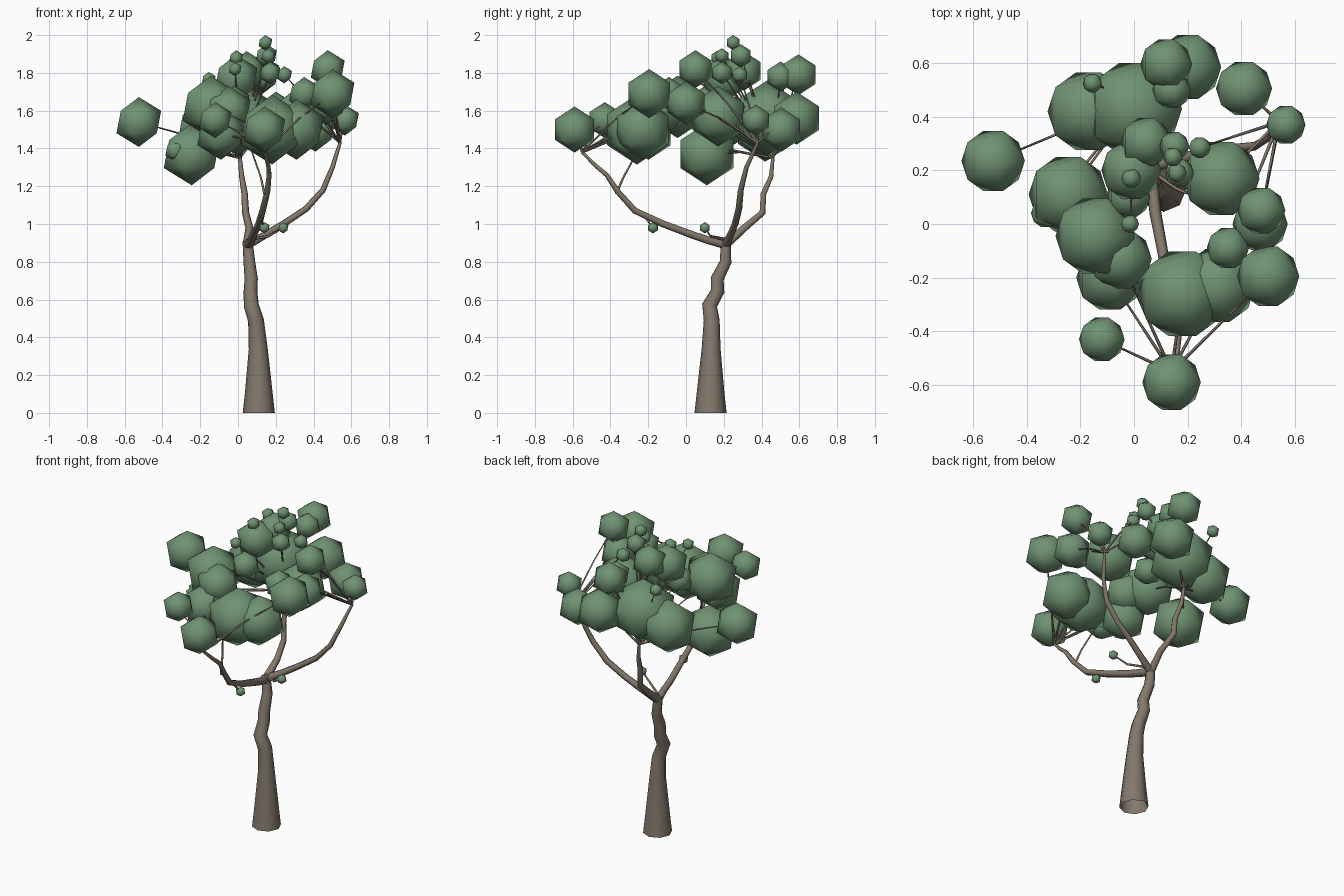
import bpy, bmesh
from mathutils import Vector, Matrix


def material(name, rgb):
    m = bpy.data.materials.new(name)
    m.diffuse_color = (*rgb, 1)
    return m


BARK = material("bark", (0.23, 0.19, 0.15))
LEAF = material("leaf", (0.16, 0.29, 0.17))


def tubes(name, paths, res, caps=True):
    """Tapered tubes; each path is a list of (x, y, z, radius)."""
    cu = bpy.data.curves.new(name, "CURVE")
    cu.dimensions = "3D"
    cu.bevel_depth = 1
    cu.bevel_resolution = res
    cu.use_fill_caps = caps
    for path in paths:
        s = cu.splines.new("POLY")
        s.points.add(len(path) - 1)
        for p, (x, y, z, r) in zip(s.points, path):
            p.co = (x, y, z, 1)
            p.radius = r
    cu.materials.append(BARK)
    ob = bpy.data.objects.new(name, cu)
    bpy.context.collection.objects.link(ob)


# Crooked trunk, open at the ground
tubes("trunk", [[(.11, .13, 0, .085), (.11, .13, .1, .074), (.107, .133, .34, .05),
                 (.095, .136, .49, .042), (.07, .125, .57, .04), (.066, .168, .645, .036),
                 (.07, .165, .71, .035), (.06, .21, .80, .031), (.05, .21, .91, .026)]], 2, False)

# Three main limbs: front, right, back
limbs = [
    [(.05, .21, .89, .026), (.07, .13, .91, .023), (.08, .04, .94, .022),
     (.11, -.12, 1.0, .02), (.13, -.27, 1.07, .018), (.155, -.36, 1.17, .016),
     (.165, -.42, 1.26, .013), (.16, -.48, 1.31, .011), (.14, -.55, 1.38, .008)],
    [(.05, .21, .89, .026), (.14, .235, .94, .021), (.24, .26, 1.0, .019),
     (.36, .28, 1.08, .018), (.45, .29, 1.18, .016), (.5, .32, 1.3, .013), (.54, .38, 1.43, .009)],
    [(.05, .21, .89, .026), (.06, .31, .98, .021), (.04, .405, 1.06, .019),
     (.035, .41, 1.16, .017), (.02, .45, 1.25, .014), (.01, .46, 1.35, .01)],
]
tubes("limbs", limbs, 1)

# Leaf clumps: x, y, z, radius
clumps = [
    (-.525, .235, 1.54, .132), (.2, .585, 1.56, .14), (.12, .595, 1.79, .108),
    (.14, .5, 1.78, .08), (.41, .505, 1.5, .117), (.566, .37, 1.55, .082),
    (.325, .17, 1.57, .16), (.475, .05, 1.82, .1), (.47, 0, 1.64, .115),
    (.35, -.09, 1.69, .088), (.5, -.195, 1.69, .13), (.18, -.26, 1.5, .185),
    (.31, -.23, 1.5, .16), (.14, -.59, 1.5, .122), (-.12, -.43, 1.55, .095),
    (-.09, -.2, 1.48, .14), (-.145, -.045, 1.62, .165), (-.05, -.13, 1.6, .13),
    (-.245, .11, 1.37, .165), (-.33, .04, 1.39, .06), (-.17, .42, 1.5, .17),
    (0, .43, 1.56, .2), (-.155, .525, 1.765, .04), (.045, .305, 1.81, .105),
    (-.01, .2, 1.77, .125), (-.02, .1, 1.64, .09), (-.01, .17, 1.88, .04),
    (-.015, 0, 1.82, .037), (.15, .29, 1.89, .062), (.145, .25, 1.96, .04),
    (.16, .19, 1.89, .04), (.245, .285, 1.79, .045), (.17, .19, 1.8, .06),
]
low_clumps = [(.14, -.175, .98, .03), (.24, .1, .98, .03)]

bm = bmesh.new()
for x, y, z, r in clumps + low_clumps:
    bmesh.ops.create_icosphere(bm, subdivisions=1, radius=r,
                               matrix=Matrix.Translation((x, y, z)))
for f in bm.faces:
    f.smooth = True
me = bpy.data.meshes.new("leaf_clumps")
bm.to_mesh(me)
bm.free()
me.materials.append(LEAF)
bpy.context.collection.objects.link(bpy.data.objects.new("leaf_clumps", me))

# Twigs from the nearest limb tip to each clump, plus low ones
tips = [Vector(l[-1][:3]) for l in limbs]
twigs = []
for c in clumps:
    end = Vector(c[:3])
    start = min(tips, key=lambda t: (t - end).length)
    mid = start.lerp(end, .5) + Vector((0, 0, .02))
    twigs.append([(*start, .007), (*mid, .005), (*end, .003)])
twigs.append([(.12, -.22, 1.04, .006), (.14, -.175, .98, .004)])
twigs.append([(.06, .2, .92, .009), (.16, .13, .935, .007), (.24, .1, .98, .004)])
twigs.append([(.14, -.37, 1.16, .008), (.12, -.33, 1.25, .006), (.05, -.22, 1.45, .004)])
tubes("twigs", twigs, 0)
